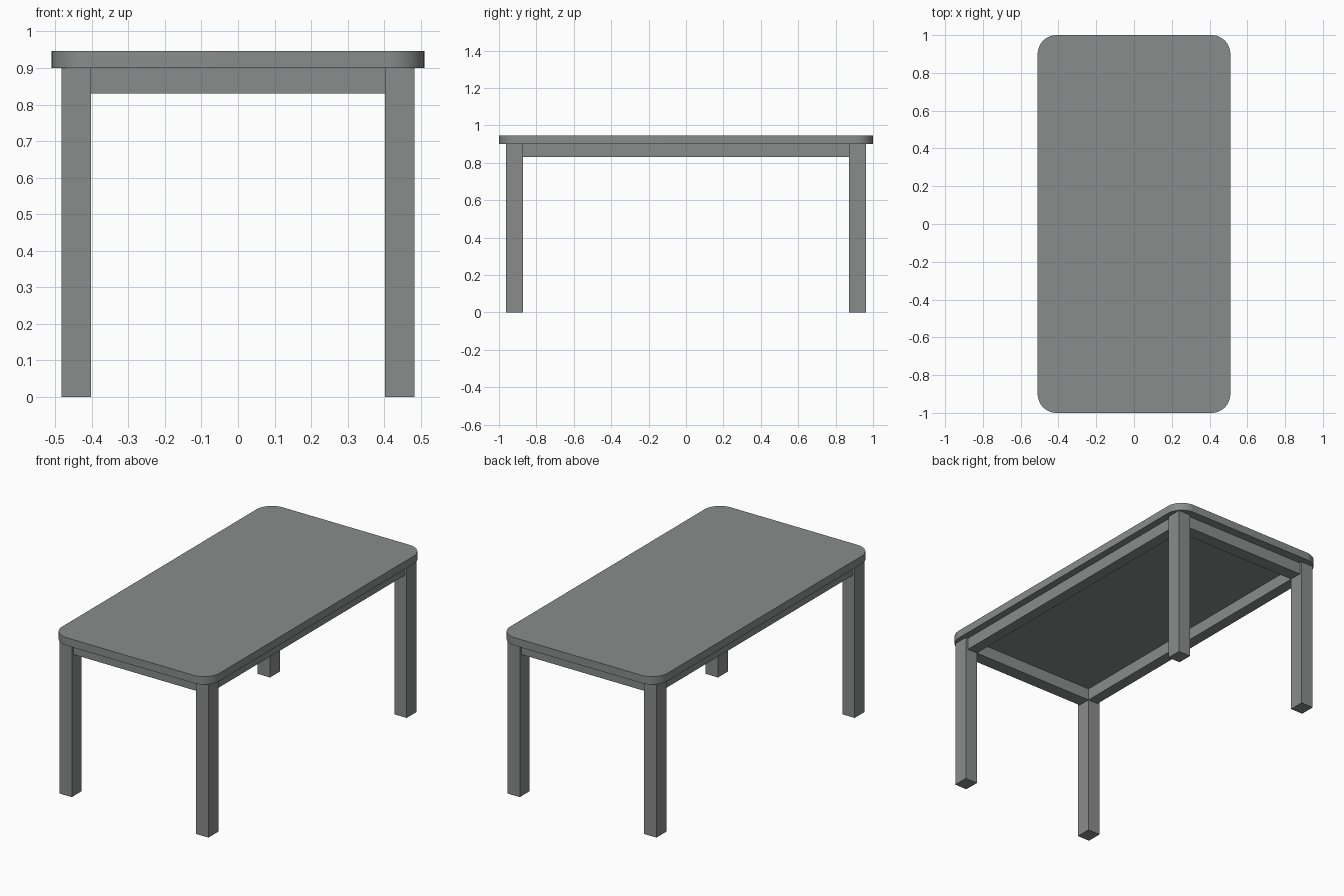
import bpy, bmesh, math

if "Cube" in bpy.data.objects:
    bpy.data.objects.remove(bpy.data.objects["Cube"])

grey = bpy.data.materials.new("warm_grey")
grey.diffuse_color = (0.25, 0.265, 0.26, 1)
grey.use_nodes = True
grey.node_tree.nodes["Principled BSDF"].inputs["Base Color"].default_value = grey.diffuse_color


def finish(name, bm):
    bmesh.ops.recalc_face_normals(bm, faces=bm.faces)
    mesh = bpy.data.meshes.new(name)
    bm.to_mesh(mesh)
    bm.free()
    mesh.materials.append(grey)
    obj = bpy.data.objects.new(name, mesh)
    bpy.context.collection.objects.link(obj)
    return obj


def box(name, x0, x1, y0, y1, z0, z1):
    bm = bmesh.new()
    bmesh.ops.create_cube(bm, size=1)
    bmesh.ops.scale(bm, vec=(x1 - x0, y1 - y0, z1 - z0), verts=bm.verts)
    bmesh.ops.translate(bm, vec=((x0 + x1) / 2, (y0 + y1) / 2, (z0 + z1) / 2), verts=bm.verts)
    return finish(name, bm)


# Table top: rounded rectangle, extruded
HX, HY, R, Z0, Z1, STEPS = 0.51, 1.0, 0.1, 0.90, 0.946, 12
bm = bmesh.new()
ring = []
for i, (sx, sy) in enumerate([(1, 1), (-1, 1), (-1, -1), (1, -1)]):
    for k in range(STEPS + 1):
        a = math.pi / 2 * (i + k / STEPS)
        ring.append(bm.verts.new((sx * (HX - R) + R * math.cos(a),
                                  sy * (HY - R) + R * math.sin(a), Z0)))
face = bm.faces.new(ring)
ext = bmesh.ops.extrude_face_region(bm, geom=[face], use_keep_orig=True)
bmesh.ops.translate(bm, vec=(0, 0, Z1 - Z0),
                    verts=[v for v in ext["geom"] if isinstance(v, bmesh.types.BMVert)])
top = finish("table_top", bm)
bpy.context.view_layer.objects.active = top
top.select_set(True)
bpy.ops.object.shade_smooth_by_angle(angle=math.radians(30))

# Legs: outer and inner faces, shared with the aprons
XI, XO, YI, YO = 0.403, 0.483, 0.872, 0.963
INSET, APRON_Z = 0.015, 0.83
for sx, side in ((-1, "left"), (1, "right")):
    xs = sorted((sx * XI, sx * XO))
    for sy, end in ((-1, "front"), (1, "back")):
        ys = sorted((sy * YI, sy * YO))
        box(f"{end}_{side}_leg", *xs, *ys, 0, Z0)
    # Long aprons
    box(f"{side}_apron", *sorted((sx * XI, sx * (XO - INSET))), -YI, YI, APRON_Z, Z0)

# Short aprons
for sy, end in ((-1, "front"), (1, "back")):
    box(f"{end}_apron", -XI, XI, *sorted((sy * YI, sy * (YO - INSET))), APRON_Z, Z0)
